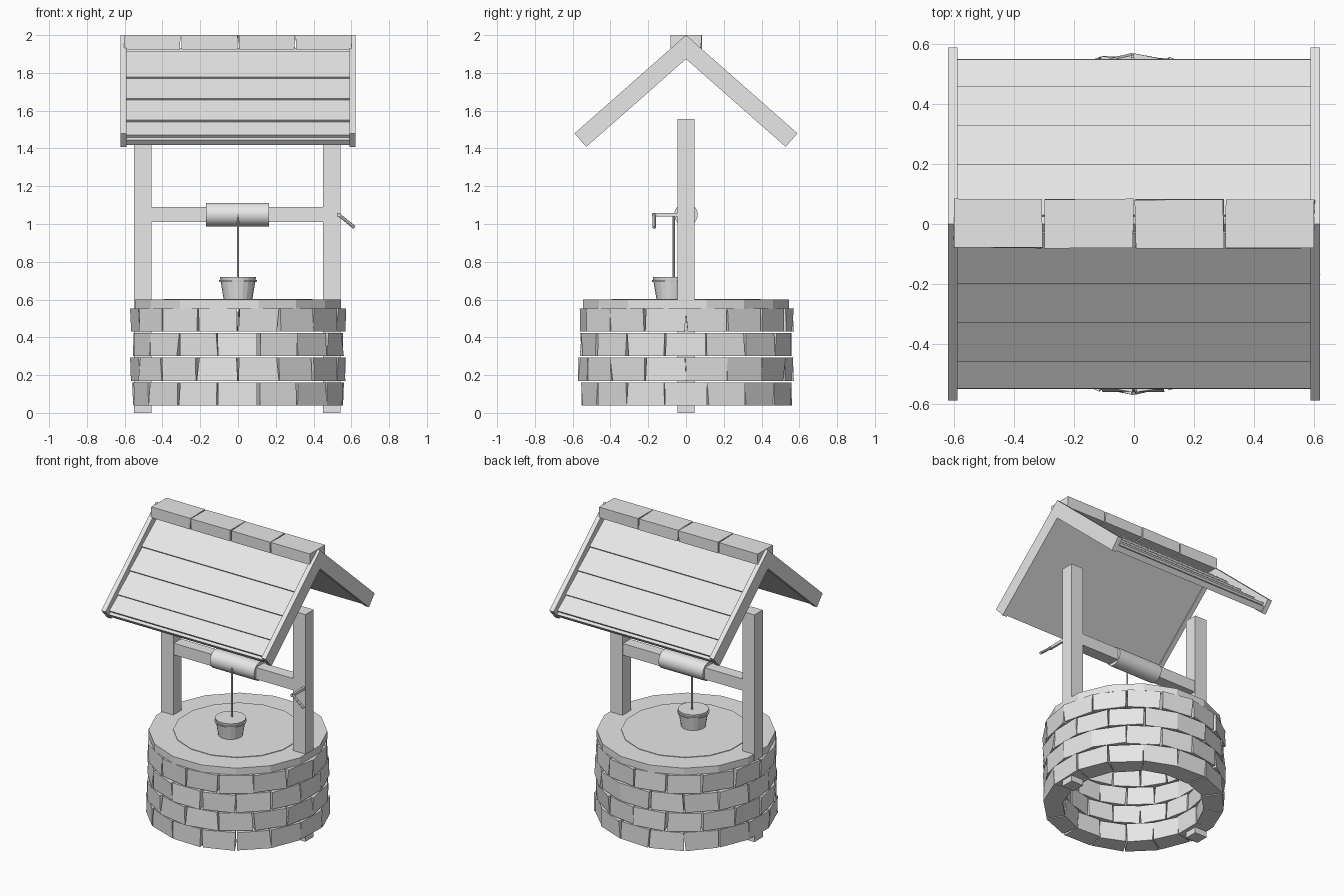
import bpy, bmesh, math, random
from mathutils import Vector

if "Cube" in bpy.data.objects:
    bpy.data.objects.remove(bpy.data.objects["Cube"])

random.seed(4)
stone = bpy.data.materials.new("pale grey")
stone.diffuse_color = (0.8, 0.8, 0.8, 1)
stone.use_nodes = True
stone.node_tree.nodes["Principled BSDF"].inputs["Base Color"].default_value = stone.diffuse_color


def finish(name, bm, smooth=False):
    bmesh.ops.recalc_face_normals(bm, faces=bm.faces)
    me = bpy.data.meshes.new(name)
    bm.to_mesh(me)
    bm.free()
    me.materials.append(stone)
    ob = bpy.data.objects.new(name, me)
    bpy.context.collection.objects.link(ob)
    if smooth:
        bpy.context.view_layer.objects.active = ob
        ob.select_set(True)
        bpy.ops.object.shade_smooth_by_angle(angle=math.radians(35))
        ob.select_set(False)
    return ob


def add_hexa(bm, low, high):
    """Solid between two matching polygons."""
    a = [bm.verts.new(p) for p in low]
    b = [bm.verts.new(p) for p in high]
    bm.faces.new(a)
    bm.faces.new(b)
    n = len(a)
    for i in range(n):
        bm.faces.new((a[i], a[(i + 1) % n], b[(i + 1) % n], b[i]))


def add_box(bm, x0, x1, y0, y1, z0, z1, jitter=0.0):
    def j():
        return random.uniform(-jitter, jitter)
    ring = [(x0, y0), (x1, y0), (x1, y1), (x0, y1)]
    add_hexa(bm, [(x + j(), y + j(), z0) for x, y in ring],
             [(x + j(), y + j(), z1) for x, y in ring])


def add_rod(bm, p, q, r0, r1, sides):
    p, q = Vector(p), Vector(q)
    rot = (q - p).to_track_quat('Z', 'Y')
    circle = [Vector((math.cos(2 * math.pi * i / sides), math.sin(2 * math.pi * i / sides), 0))
              for i in range(sides)]
    add_hexa(bm, [p + rot @ (c * r0) for c in circle], [q + rot @ (c * r1) for c in circle])


def polar(r, a, z):
    return (r * math.cos(a), r * math.sin(a), z)


# Brick courses, every second one turned by half a brick
BRICKS = 16
step = 2 * math.pi / BRICKS
for row in range(4):
    bm = bmesh.new()
    z0 = 0.04 + row * 0.13
    start = -math.pi / 2 + (step / 2 if row % 2 else 0)
    for i in range(BRICKS):
        def corner(r, side, z):
            a = start + (i + side * 0.482) * step + random.uniform(-0.012, 0.012)
            return polar(r + random.uniform(-0.008, 0.008), a, z)
        plan = [(0.44, -1), (0.565, -1), (0.565, 1), (0.44, 1)]
        add_hexa(bm, [corner(r, s, z0) for r, s in plan],
                 [corner(r, s, z0 + 0.122) for r, s in plan])
    finish("brick_course_%d" % (row + 1), bm)

# Coping ring on top of the bricks
bm = bmesh.new()
section = [(0.40, 0.55), (0.555, 0.55), (0.555, 0.60), (0.40, 0.60)]
rings = [[bm.verts.new(polar(r, (i + 0.5) * step, z)) for r, z in section] for i in range(BRICKS)]
for i in range(BRICKS):
    a, b = rings[i], rings[(i + 1) % BRICKS]
    for k in range(4):
        bm.faces.new((a[k], a[(k + 1) % 4], b[(k + 1) % 4], b[k]))
finish("coping_ring", bm)

# Disc closing the well mouth
bm = bmesh.new()
add_hexa(bm, [polar(0.402, (i + 0.5) * step, 0.597) for i in range(BRICKS)],
         [polar(0.402, (i + 0.5) * step, 0.604) for i in range(BRICKS)])
finish("well_lid", bm)

# Posts and cross beam
for name, x0 in (("left_post", -0.55), ("right_post", 0.45)):
    bm = bmesh.new()
    add_box(bm, x0, x0 + 0.092, -0.045, 0.045, 0, 1.555)
    finish(name, bm)
bm = bmesh.new()
add_box(bm, -0.465, 0.46, -0.04, 0.04, 1.01, 1.09)
finish("cross_beam", bm)

# Winding drum, rope and crank
bm = bmesh.new()
add_rod(bm, (-0.17, 0, 1.05), (0.165, 0, 1.05), 0.062, 0.062, 32)
finish("drum", bm, True)
bm = bmesh.new()
add_rod(bm, (0, -0.065, 0.72), (0, -0.065, 1.05), 0.006, 0.006, 8)
finish("rope", bm, True)
bm = bmesh.new()
add_box(bm, 0.525, 0.54, -0.18, -0.04, 1.04, 1.058)
add_rod(bm, (0.53, -0.168, 1.052), (0.617, -0.168, 0.981), 0.009, 0.009, 8)
finish("crank", bm)

# Bucket with a thin hoop
bm = bmesh.new()
add_rod(bm, (0, -0.08, 0.60), (0, -0.08, 0.72), 0.076, 0.096, 20)
add_rod(bm, (0, -0.08, 0.694), (0, -0.08, 0.704), 0.099, 0.101, 20)
finish("bucket", bm)

# Roof: s runs down the slope from the ridge, n runs inward from its surface
SIN, COS = 0.661, 0.75


def slope(side, s, n):
    return (side * (s * COS - n * SIN), 2.0 - s * SIN - n * COS)


def ridge(n):
    return (0.0, 2.0 - n / COS)


def add_prism(bm, x0, x1, profile):
    add_hexa(bm, [(x0, y, z) for y, z in profile], [(x1, y, z) for y, z in profile])


edges = [0.10, 0.297, 0.470, 0.644, 0.762]
for label, side in (("front", -1), ("back", 1)):
    # End boards
    bm = bmesh.new()
    for x0 in (-0.622, 0.59):
        add_prism(bm, x0, x0 + 0.032, [ridge(0), slope(side, 0.787, 0),
                                       slope(side, 0.787, 0.095), ridge(0.095)])
    finish(label + "_end_boards", bm)
    # Underside sheet
    bm = bmesh.new()
    add_prism(bm, -0.592, 0.592, [ridge(0.052), slope(side, 0.78, 0.052),
                                  slope(side, 0.78, 0.088), ridge(0.088)])
    finish(label + "_roof_sheet", bm)
    # Overlapping planks
    bm = bmesh.new()
    for top, low in zip(edges, edges[1:]):
        add_prism(bm, -0.591, 0.591, [slope(side, top - 0.02, 0.046), slope(side, low, 0.033),
                                      slope(side, low, 0.05), slope(side, top - 0.02, 0.06)])
    finish(label + "_planks", bm)

# Ridge blocks
bm = bmesh.new()
for i in range(4):
    x0 = -0.605 + i * 0.303
    add_box(bm, x0 + 0.003, x0 + 0.298, -0.08, 0.082, 1.925, 2.0, 0.003)
finish("ridge_blocks", bm)
